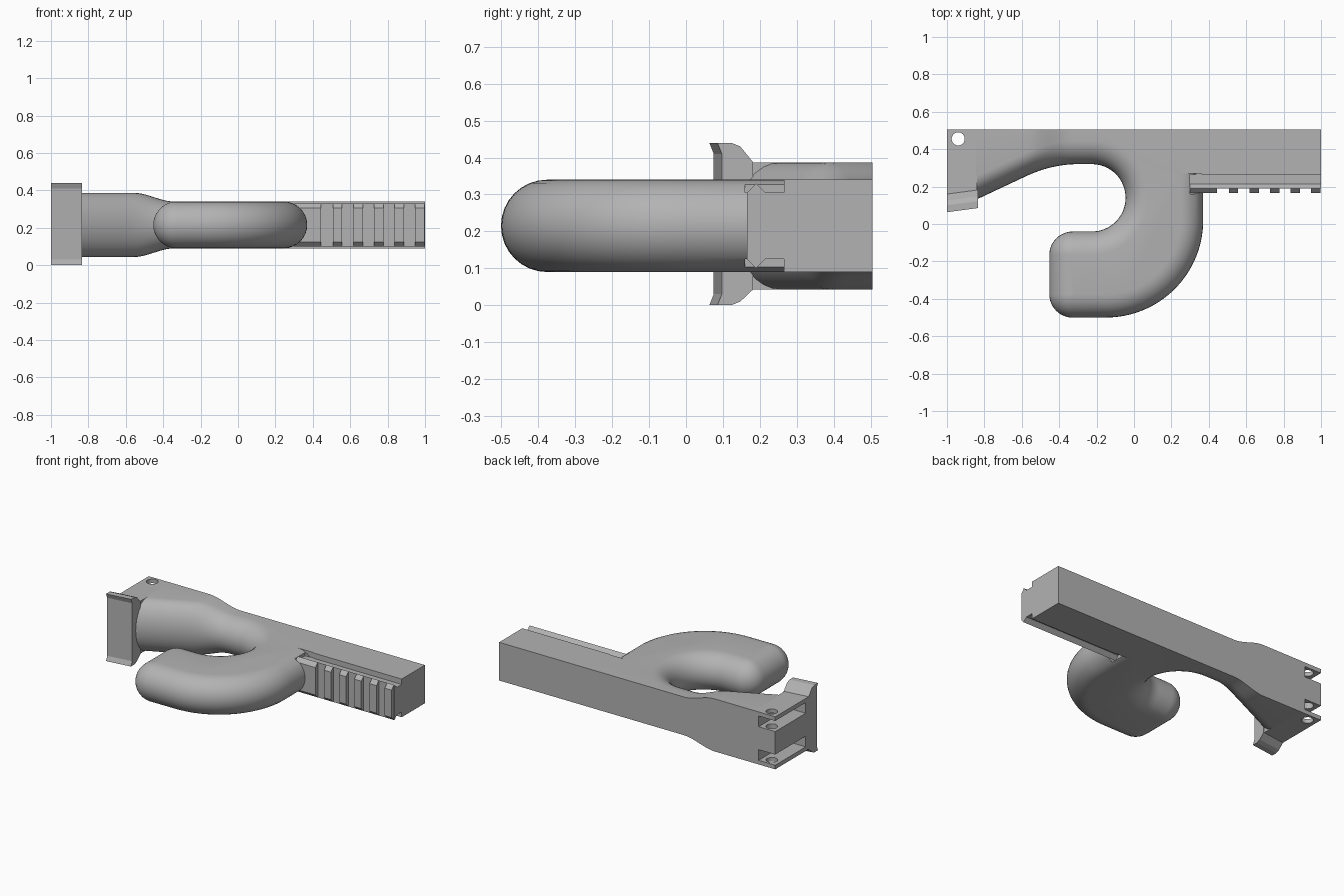
import bpy, bmesh, math
from mathutils import Vector

cube = bpy.data.objects.get("Cube")
if cube:
    bpy.data.objects.remove(cube, do_unlink=True)

grey = bpy.data.materials.new("mid_grey")
grey.use_nodes = True
COLOUR = (0.45, 0.45, 0.45, 1)
grey.diffuse_color = COLOUR
grey.node_tree.nodes["Principled BSDF"].inputs["Base Color"].default_value = COLOUR

MID, HALF, BACK = 0.215, 0.125, 0.505
STEPS = 16


def loft(name, rings, smooth=False):
    """Skin closed rings of points and cap both ends."""
    bm = bmesh.new()
    loops = [[bm.verts.new(p) for p in ring] for ring in rings]
    for a, b in zip(loops, loops[1:]):
        for i in range(len(a)):
            j = (i + 1) % len(a)
            bm.faces.new((a[i], a[j], b[j], b[i]))
    bm.faces.new(loops[0])
    bm.faces.new(loops[-1])
    bmesh.ops.remove_doubles(bm, verts=bm.verts, dist=0.0002)
    bmesh.ops.recalc_face_normals(bm, faces=bm.faces)
    mesh = bpy.data.meshes.new(name)
    bm.to_mesh(mesh)
    bm.free()
    mesh.materials.append(grey)
    obj = bpy.data.objects.new(name, mesh)
    bpy.context.collection.objects.link(obj)
    if smooth:
        bpy.ops.object.select_all(action='DESELECT')
        obj.select_set(True)
        bpy.context.view_layer.objects.active = obj
        bpy.ops.object.shade_smooth_by_angle(angle=math.radians(35))
    return obj


def prism(name, profile, x0, x1, skew=0):
    """Extrude a (y, z) profile along x, optionally slanting it in y."""
    return loft(name, [[(x0, y, z) for y, z in profile],
                       [(x1, y + skew, z) for y, z in profile]])


def box(name, x, y, z):
    return prism(name, [(y[0], z[0]), (y[1], z[0]), (y[1], z[1]), (y[0], z[1])], *x)


def cut(obj, cutters):
    """Subtract the cutters, apply the result and remove them."""
    for c in cutters:
        c.hide_render = True
        m = obj.modifiers.new("cut", 'BOOLEAN')
        m.operation, m.solver, m.object = 'DIFFERENCE', 'EXACT', c
    bpy.context.view_layer.update()
    graph = bpy.context.evaluated_depsgraph_get()
    mesh = bpy.data.meshes.new_from_object(obj.evaluated_get(graph))
    obj.modifiers.clear()
    obj.data = mesh
    for c in cutters:
        bpy.data.objects.remove(c, do_unlink=True)


# Hooked grip: arcs give outline points paired with inward normals
def arc(cx, cy, r, a0, a1, n, inward=-1):
    pts = []
    for i in range(n + 1):
        a = math.radians(a0 + (a1 - a0) * i / n)
        d = Vector((math.cos(a), math.sin(a)))
        pts.append((Vector((cx, cy)) + d * r, d * inward))
    return pts


outline = [(Vector((0.37, 0.27)), Vector((-1, 0)))]
outline += arc(-0.15, 0.02, 0.52, 0, -90, 32)
outline += arc(-0.327, -0.375, 0.126, -90, -180, 12)
outline += arc(-0.327, -0.166, 0.126, 180, 90, 12)
outline += arc(-0.225, 0.14, 0.18, -90, 90, 32, inward=1)
still = Vector((0, 0))
outline += [(Vector(p), still) for p in ((-0.225, BACK), (0.37, BACK), (0.37, 0.27))]

rings = []
for k in range(STEPS + 1):
    t = math.pi * (k / STEPS - 0.5)
    inset = HALF * (1 - math.cos(t))
    ring = [p + n * inset for p, n in outline]
    rings.append([(p.x, p.y, MID + HALF * math.sin(t)) for p in ring])
grip = loft("hooked_grip", rings, smooth=True)

# Notches where the rail runs into the grip
cut(grip, [box("notch", (0.30, 0.5), (0.16, 0.265), z)
           for z in ((0.305, 0.4), (0.0, 0.125))])

# Square beam
box("beam", (0.36, 1.0), (0.265, BACK), (MID - HALF, MID + HALF))

# Accessory rail with evenly spaced teeth
prism("rail_base", [(0.19, 0.10), (0.215, 0.125), (0.27, 0.125),
                    (0.27, 0.305), (0.215, 0.305), (0.19, 0.33)], 0.30, 1.0)
tooth = [(0.165, 0.125), (0.19, 0.10), (0.19, 0.33), (0.165, 0.305)]
prism("rail_tooth", tooth, 0.30, 0.445)
for i in range(5):
    x = 0.507 + 0.11 * i
    prism("rail_tooth", tooth, x, min(x + 0.05, 1.0))


# Neck: rounded front edge, flat back, growing taller towards the end block
def ease(t):
    t = max(0.0, min(1.0, t))
    return t * t * (3 - 2 * t)


def front_edge(x):
    bend = min(max((-0.30 - x) / 0.28, 0), 1)
    slope = 0.47
    return 0.32 - slope * (0.14 * bend ** 2 + max(-0.58 - x, 0))


rings = []
for i in range(33):
    x = -0.225 - 0.62 * i / 32
    half = HALF + 0.047 * ease((-0.34 - x) / 0.22)
    ring = [(x, BACK, MID - half)]
    for k in range(STEPS + 1):
        t = math.pi * (k / STEPS - 0.5)
        ring.append((x, front_edge(x) + HALF * (1 - math.cos(t)),
                     MID + half * math.sin(t)))
    ring.append((x, BACK, MID + half))
    rings.append(ring)
loft("neck", rings, smooth=True)

# End block with two hinge slots and a pin hole
TALL = 0.172
block = box("end_block", (-1.0, -0.84), (0.16, BACK), (MID - TALL, MID + TALL))
slots = [box("slot", (-1.1, -0.88), (0.19, 0.6), z)
         for z in ((0.07, 0.14), (0.29, 0.36))]
circle = [(-0.94 + 0.035 * math.cos(a), 0.455 + 0.035 * math.sin(a))
          for a in (math.tau * i / 24 for i in range(24))]
pin = loft("pin_hole", [[(x, y, z) for x, y in circle] for z in (-0.1, 0.6)])
cut(block, slots + [pin])

# Flared front plate, slanted and slightly dished along its outer side
plate = [(0.075, 0.03), (0.063, 0.0), (0.10, 0.0), (0.125, 0.01), (0.16, MID - TALL),
         (0.16, MID + TALL), (0.125, 0.43), (0.10, 0.44), (0.063, 0.44), (0.075, 0.41)]
prism("front_plate", plate, -1.0, -0.835, skew=0.022)
